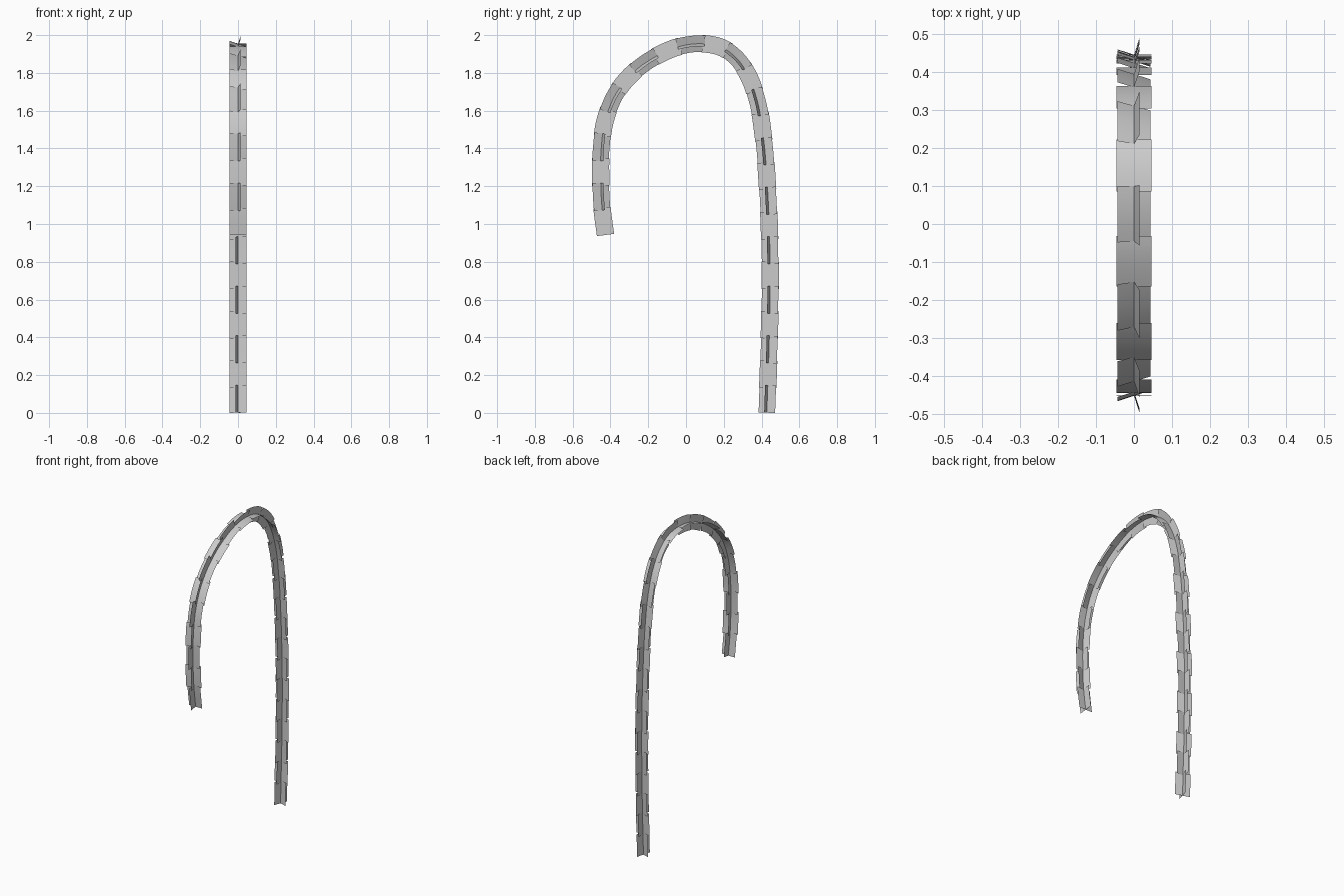
import bpy, math
from mathutils import Vector

if "Cube" in bpy.data.objects:
    bpy.data.objects.remove(bpy.data.objects["Cube"])

# Centre line of the hook as (y, z)
PATH = [(0.428, 0.001), (0.441, 0.4), (0.445, 0.8), (0.431, 1.2), (0.411, 1.45),
        (0.378, 1.65), (0.335, 1.775), (0.268, 1.878), (0.19, 1.934), (0.095, 1.954),
        (-0.042, 1.938), (-0.145, 1.895), (-0.269, 1.811), (-0.368, 1.695),
        (-0.426, 1.555), (-0.449, 1.40), (-0.452, 1.25), (-0.444, 1.08), (-0.426, 0.942)]
HALF = 0.046          # half width of a plate
LINKS = 26
OVERLAP = 0.014
STEPS = 6             # bends along one link
TWIST = math.radians(18)


def dense_path(pts, n=24):
    p = [Vector(q) for q in pts]
    p = [2 * p[0] - p[1]] + p + [2 * p[-1] - p[-2]]
    out = []
    for a, b, c, d in zip(p, p[1:], p[2:], p[3:]):
        # tangents scaled for uneven spacing
        l0, l1, l2 = (b - a).length, (c - b).length, (d - c).length
        m0 = ((b - a) / l0 * l1 + (c - b) / l1 * l0) / (l0 + l1) * l1
        m1 = ((c - b) / l1 * l2 + (d - c) / l2 * l1) / (l1 + l2) * l1
        for i in range(n):
            t = i / n
            out.append((2*t**3 - 3*t**2 + 1) * b + (t**3 - 2*t**2 + t) * m0
                       + (3*t**2 - 2*t**3) * c + (t**3 - t**2) * m1)
    return out + [p[-2]]


line = dense_path(PATH)
dist = [0.0]
for a, b in zip(line, line[1:]):
    dist.append(dist[-1] + (b - a).length)
TOTAL = dist[-1]


def point_at(s):
    s = min(max(s, 0.0), TOTAL)
    i = next((k for k in range(len(dist) - 2) if dist[k + 1] >= s), len(dist) - 2)
    return line[i].lerp(line[i + 1], (s - dist[i]) / (dist[i + 1] - dist[i]))


def frame(s):
    c = point_at(s)
    t = (point_at(s + 0.01) - point_at(s - 0.01)).normalized()
    return Vector((0, c.x, c.y)), Vector((0, t.y, -t.x))   # centre, outward normal


def cross_link(name, start, length, twist):
    # Two crossed plates bent along the path
    verts, faces = [], []
    for turn in (0, math.pi / 2):
        base = len(verts)
        for i in range(STEPS + 1):
            c, n = frame(start + length * i / STEPS)
            side = Vector((1, 0, 0)) * math.cos(twist + turn) - n * math.sin(twist + turn)
            verts += [c - side * HALF, c, c + side * HALF]
        for i in range(STEPS):
            for k in (0, 1):
                a = base + 3 * i + k
                faces.append((a, a + 1, a + 4, a + 3))
    mesh = bpy.data.meshes.new(name)
    mesh.from_pydata(verts, [], faces)
    mesh.shade_smooth()
    obj = bpy.data.objects.new(name, mesh)
    bpy.context.collection.objects.link(obj)


# Alternate twisted and straight links along the hook
pitch = (TOTAL - OVERLAP) / LINKS
for j in range(LINKS):
    kind = "straight_link" if j % 2 else "twisted_link"
    cross_link(f"{kind}_{j // 2 + 1}", j * pitch, pitch + OVERLAP, 0 if j % 2 else TWIST)
